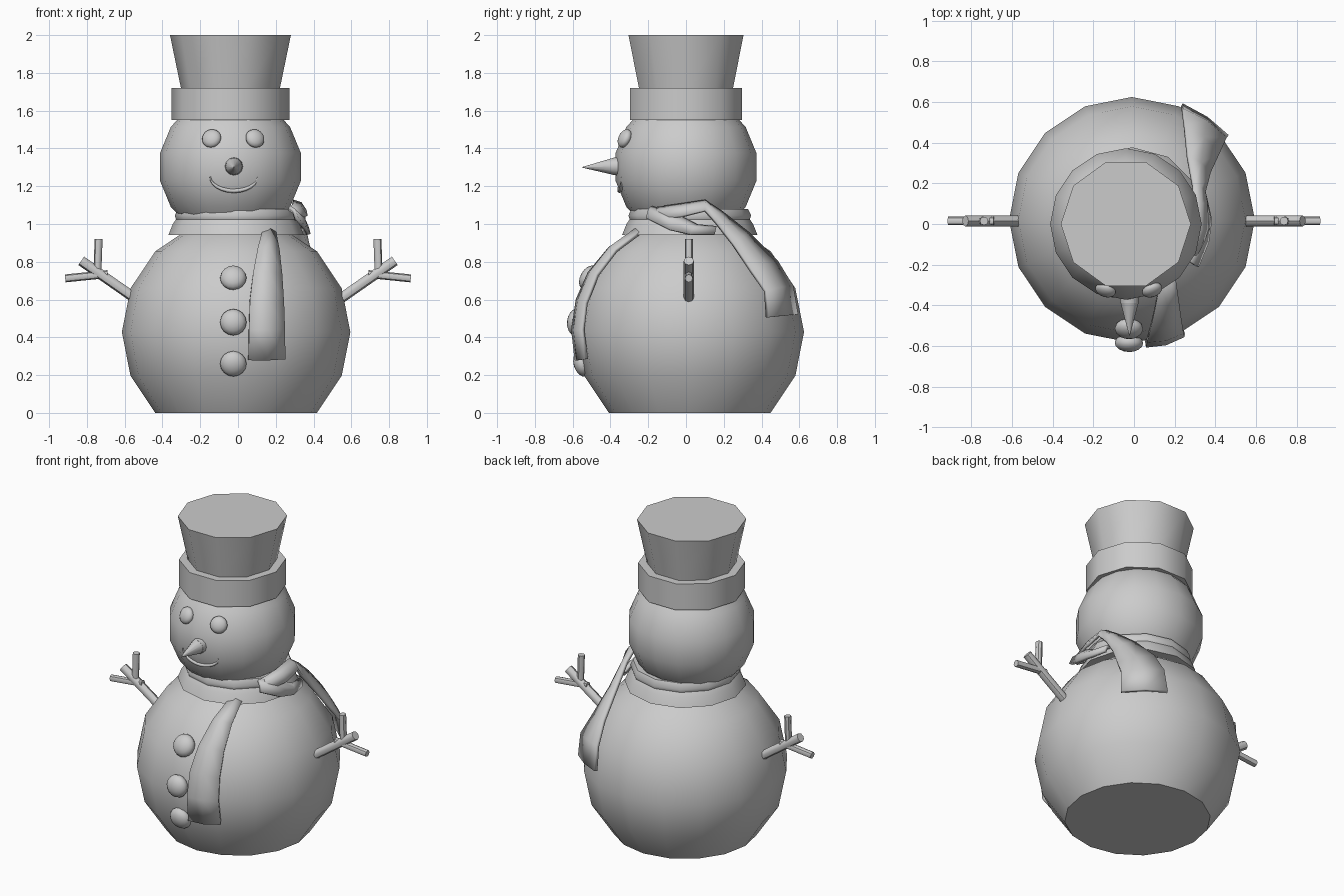
import bpy, bmesh
from math import sin, cos, pi, radians, sqrt
from mathutils import Vector, Matrix

if "Cube" in bpy.data.objects:
    bpy.data.objects.remove(bpy.data.objects["Cube"])


def finish(name, bm, angle=45):
    bmesh.ops.recalc_face_normals(bm, faces=bm.faces)
    mesh = bpy.data.meshes.new(name)
    bm.to_mesh(mesh)
    bm.free()
    ob = bpy.data.objects.new(name, mesh)
    bpy.context.collection.objects.link(ob)
    smooth(ob, angle)
    return ob


def smooth(ob, angle=45):
    bpy.ops.object.select_all(action='DESELECT')
    ob.select_set(True)
    bpy.context.view_layer.objects.active = ob
    bpy.ops.object.shade_smooth_by_angle(angle=radians(angle))


def lathe(name, profile, n, cx, cy):
    bm = bmesh.new()
    rings = [[bm.verts.new((cx + r * cos(2 * pi * i / n), cy + r * sin(2 * pi * i / n), z))
              for i in range(n)] for r, z in profile]
    for a, b in zip(rings, rings[1:]):
        for i in range(n):
            j = (i + 1) % n
            bm.faces.new((a[i], a[j], b[j], b[i]))
    bm.faces.new(rings[0])
    bm.faces.new(rings[-1])
    return finish(name, bm)


def ball_profile(radius, cz, angles):
    return [(radius * cos(radians(a)), cz + radius * sin(radians(a))) for a in angles]


def blob(name, pos, normal, radius, thick):
    # flattened ball facing along the surface normal
    bm = bmesh.new()
    m = (Matrix.Translation(pos) @ Vector(normal).to_track_quat('Z', 'Y').to_matrix().to_4x4()
         @ Matrix.Diagonal((radius, radius, thick, 1)))
    bmesh.ops.create_uvsphere(bm, u_segments=16, v_segments=8, radius=1, matrix=m)
    return finish(name, bm)


def add_cone(bm, p, q, r1, r2, n):
    p, q = Vector(p), Vector(q)
    m = Matrix.Translation((p + q) / 2) @ (q - p).to_track_quat('Z', 'Y').to_matrix().to_4x4()
    bmesh.ops.create_cone(bm, cap_ends=True, segments=n, radius1=r1, radius2=r2,
                          depth=(q - p).length, matrix=m)


def ribbon(name, pairs, centre, bulge=0.015, thick=0.02):
    # cloth strip through left/right edge pairs, with a raised middle line
    bm = bmesh.new()
    rows = []
    for a, b in pairs:
        a, b = Vector(a), Vector(b)
        mid = (a + b) / 2
        mid += (mid - Vector(centre)).normalized() * bulge
        rows.append([bm.verts.new(v) for v in (a, mid, b)])
    for r, s in zip(rows, rows[1:]):
        for i in range(2):
            bm.faces.new((r[i], r[i + 1], s[i + 1], s[i]))
    ob = finish(name, bm, 60)
    mod = ob.modifiers.new("thickness", 'SOLIDIFY')
    mod.thickness = thick
    mod.offset = 0
    return ob


BODY = Vector((-0.01, 0.02, 0.43))
HEAD = Vector((-0.04, 0.0, 1.30))

# Body and head
lathe("body", ball_profile(0.605, 0.428, (-45, -22.5, 0, 22.5, 45, 67.5, 80)), 16, BODY.x, BODY.y)
lathe("head", ball_profile(0.38, 1.302, (-56.25, -33.75, -11.25, 11.25, 33.75, 50)), 16, HEAD.x, HEAD.y)

# Hat
lathe("hat_band", [(0.313, 1.55), (0.313, 1.72)], 10, -0.04, 0)
lathe("hat_crown", [(0.258, 1.70), (0.32, 2.0)], 10, -0.04, 0)

# Face
for side, x in (("left", -0.14), ("right", 0.09)):
    pos = Vector((x, -0.325, 1.453))
    blob("eye_" + side, pos, pos - HEAD, 0.052, 0.03)
bm = bmesh.new()
add_cone(bm, (-0.022, -0.34, 1.305), (-0.022, -0.39, 1.305), 0.05, 0.045, 12)
add_cone(bm, (-0.022, -0.385, 1.305), (-0.022, -0.548, 1.30), 0.045, 0.002, 12)
finish("nose", bm)

# Smile
curve = bpy.data.curves.new("smile", 'CURVE')
curve.dimensions = '3D'
curve.bevel_depth = 0.011
curve.bevel_resolution = 1
sp = curve.splines.new('POLY')
sp.points.add(12)
for i, p in enumerate(sp.points):
    t = pi * i / 12
    x, z = -0.022 - 0.125 * cos(t), 1.25 - 0.075 * sin(t)
    p.co = (x, -sqrt(0.374 ** 2 - (x - HEAD.x) ** 2 - (z - HEAD.z) ** 2), z, 1)
    p.radius = 0.3 + 0.7 * sin(t)
smile = bpy.data.objects.new("smile", curve)
bpy.context.collection.objects.link(smile)
bpy.ops.object.select_all(action='DESELECT')
smile.select_set(True)
bpy.context.view_layer.objects.active = smile
bpy.ops.object.convert(target='MESH')

# Buttons
for i, (y, z) in enumerate(((-0.515, 0.715), (-0.585, 0.48), (-0.55, 0.26))):
    pos = Vector((-0.025, y, z))
    blob(f"button_{i + 1}", pos, pos - BODY, 0.07, 0.045)

# Twig arms, mirrored
for side, s in (("left", -1), ("right", 1)):
    bm = bmesh.new()
    for p, q, r in (((0.55, 0.61), (0.83, 0.805), 0.027),
                    ((0.745, 0.73), (0.738, 0.92), 0.021),
                    ((0.69, 0.735), (0.915, 0.712), 0.021)):
        add_cone(bm, (s * p[0], 0.015, p[1]), (s * q[0], 0.015, q[1]), r, r, 8)
    finish("arm_" + side, bm)

# Scarf collar
lathe("scarf_collar", [(0.358, 0.943), (0.335, 1.0), (0.318, 1.025), (0.325, 1.045), (0.308, 1.08)],
      12, -0.01, 0.02)


# Front scarf tail, laid on the body ball
def on_body(x, z):
    return (x, 0.02 - sqrt(0.622 ** 2 - (x + 0.01) ** 2 - (z - 0.43) ** 2), z)


front = [((0.13, 0.96), (0.195, 0.96)), ((0.105, 0.87), (0.215, 0.86)),
         ((0.08, 0.74), (0.23, 0.73)), ((0.063, 0.60), (0.24, 0.58)),
         ((0.058, 0.44), (0.245, 0.44)), ((0.055, 0.28), (0.247, 0.285))]
ribbon("scarf_front_tail", [(on_body(*a), on_body(*b)) for a, b in front], BODY)

# Scarf wrap and back tail on the right side
ribbon("scarf_back_tail", [
    ((0.27, -0.17, 1.08), (0.31, -0.17, 1.02)),
    ((0.29, -0.03, 1.10), (0.36, -0.02, 1.04)),
    ((0.29, 0.10, 1.12), (0.355, 0.10, 1.07)),
    ((0.29, 0.19, 1.06), (0.345, 0.155, 1.01)),
    ((0.265, 0.33, 0.95), (0.37, 0.25, 0.89)),
    ((0.25, 0.48, 0.80), (0.415, 0.345, 0.75)),
    ((0.24, 0.56, 0.67), (0.45, 0.42, 0.645)),
    ((0.235, 0.585, 0.52), (0.46, 0.43, 0.505))], BODY)
ribbon("scarf_wrap", [
    ((0.27, -0.18, 1.09), (0.31, -0.21, 1.03)),
    ((0.32, -0.06, 1.05), (0.36, -0.09, 0.97)),
    ((0.34, 0.06, 0.99), (0.375, 0.02, 0.945)),
    ((0.32, 0.16, 0.98), (0.345, 0.15, 0.945))], BODY)
